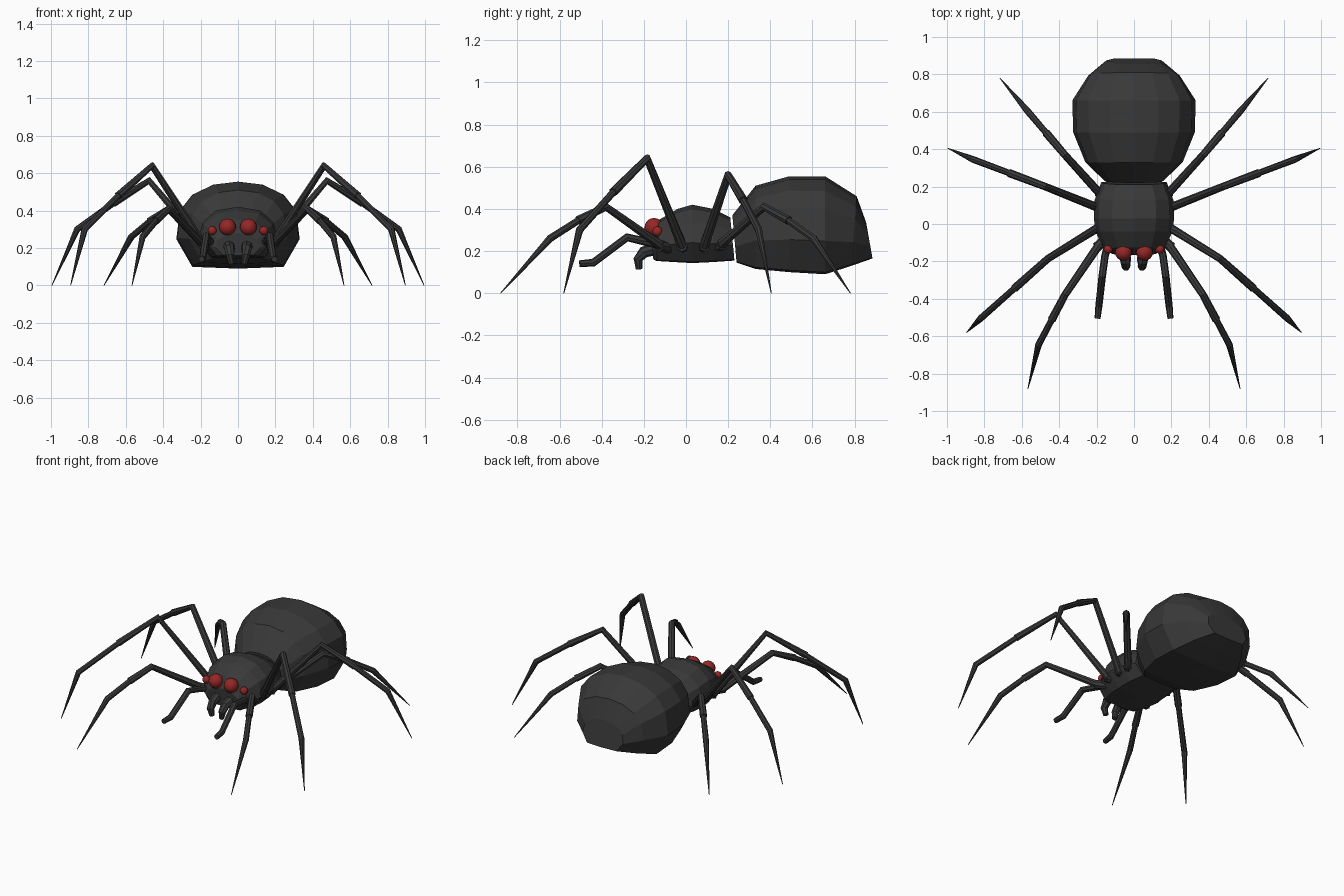
import bpy, bmesh
from mathutils import Vector

if "Cube" in bpy.data.objects:
    bpy.data.objects.remove(bpy.data.objects["Cube"])


def material(name, col):
    m = bpy.data.materials.new(name)
    m.diffuse_color = (*col, 1)
    m.use_nodes = True
    m.node_tree.nodes["Principled BSDF"].inputs["Base Color"].default_value = m.diffuse_color
    return m


BLACK = material("dark_shell", (0.04, 0.04, 0.04))
RED = material("eye_red", (0.3, 0.02, 0.02))


def finish(name, bm, mat, smooth=False):
    bmesh.ops.recalc_face_normals(bm, faces=bm.faces)
    me = bpy.data.meshes.new(name)
    bm.to_mesh(me)
    bm.free()
    me.materials.append(mat)
    for p in me.polygons:
        p.use_smooth = smooth
    ob = bpy.data.objects.new(name, me)
    bpy.context.collection.objects.link(ob)
    return ob


def bridge(bm, rings):
    n = len(rings[0])
    for a, b in zip(rings, rings[1:]):
        for i in range(n):
            j = (i + 1) % n
            bm.faces.new((a[i], a[j], b[j], b[i]))
    bm.faces.new(rings[0])
    bm.faces.new(rings[-1])


def loft(name, half, stations):
    # half: right-hand section as (x, z) fractions
    # station: y bottom, y top, half width, z bottom, z top
    section = half + [(-x, z) for x, z in reversed(half) if x > 0]
    bm = bmesh.new()
    rings = [[bm.verts.new((x * w, yb + (yt - yb) * z, zb + (zt - zb) * z))
              for x, z in section] for yb, yt, w, zb, zt in stations]
    bridge(bm, rings)
    return finish(name, bm, BLACK)


def limb(name, pieces, sides=8):
    # each piece is a tapered tube along (point, radius) nodes
    bm = bmesh.new()
    for nodes in pieces:
        pts = [Vector(p) for p, r in nodes]
        rings = []
        for i, (p, r) in enumerate(nodes):
            d0 = (pts[i] - pts[max(i - 1, 0)]).normalized()
            d1 = (pts[min(i + 1, len(pts) - 1)] - pts[i]).normalized()
            d = (d0 + d1).normalized()
            rot = d.to_track_quat('Z', 'X').to_matrix().to_4x4()
            rot.translation = pts[i]
            ring = bmesh.ops.create_circle(bm, segments=sides, radius=r, matrix=rot)["verts"]
            if rings:
                # align ring start to limit twist
                k = min(range(sides), key=lambda s: sum(
                    (ring[(q + s) % sides].co - rings[-1][q].co).length for q in range(sides)))
                ring = ring[k:] + ring[:k]
            rings.append(ring)
        bridge(bm, rings)
    return finish(name, bm, BLACK)


def ball(name, c, r):
    bm = bmesh.new()
    bmesh.ops.create_uvsphere(bm, u_segments=16, v_segments=10, radius=r)
    bmesh.ops.translate(bm, verts=bm.verts, vec=c)
    return finish(name, bm, RED, True)


# Abdomen
loft("abdomen",
     [(0, 0), (0.74, 0.02), (1, 0.34), (0.94, 0.67), (0.74, 0.85), (0.4, 0.965), (0, 1)],
     [(0.24, 0.22, 0.16, 0.145, 0.37),
      (0.33, 0.33, 0.26, 0.115, 0.51),
      (0.49, 0.49, 0.325, 0.1, 0.555),
      (0.66, 0.66, 0.33, 0.09, 0.555),
      (0.785, 0.81, 0.245, 0.13, 0.46),
      (0.885, 0.855, 0.148, 0.165, 0.335)])

# Head and thorax
loft("thorax",
     [(0, 0), (0.68, 0.02), (1, 0.35), (0.88, 0.7), (0.55, 0.93), (0, 1)],
     [(-0.155, -0.165, 0.12, 0.16, 0.28),
      (-0.14, -0.125, 0.165, 0.153, 0.35),
      (-0.04, -0.04, 0.205, 0.147, 0.4),
      (0.03, 0.03, 0.215, 0.143, 0.42),
      (0.13, 0.13, 0.21, 0.148, 0.4),
      (0.23, 0.21, 0.175, 0.155, 0.36)])

# Legs: coxa, hip, knee, ankle, tip
LEGS = [
    ("front_leg", (0.13, -0.06, 0.21), (0.2, -0.125, 0.225), (0.37, -0.38, 0.41), (0.51, -0.645, 0.26), (0.567, -0.88, 0)),
    ("second_leg", (0.12, 0, 0.21), (0.2, -0.02, 0.225), (0.46, -0.185, 0.64), (0.82, -0.505, 0.3), (0.895, -0.58, 0)),
    ("third_leg", (0.12, 0.06, 0.21), (0.2, 0.09, 0.225), (0.475, 0.2, 0.56), (0.86, 0.345, 0.3), (0.995, 0.405, 0)),
    ("rear_leg", (0.12, 0.1, 0.21), (0.19, 0.17, 0.23), (0.37, 0.37, 0.41), (0.57, 0.605, 0.26), (0.717, 0.78, 0)),
]
for s, side in ((-1, "left"), (1, "right")):
    for name, *pts in LEGS:
        coxa, hip, knee, ankle, tip = [Vector((p[0] * s, p[1], p[2])) for p in pts]
        mid = knee.lerp(ankle, 0.5) + Vector((0, 0, 0.01))
        limb(f"{side}_{name}", [
            [(coxa, 0.026), (hip, 0.027)],
            [(hip.lerp(coxa, 0.15), 0.023), (knee, 0.02), (mid, 0.022)],
            [(mid.lerp(knee, 0.05), 0.017), (ankle, 0.018), (tip, 0.002)]])

    # Feelers
    limb(f"{side}_feeler", [[
        ((0.13 * s, -0.08, 0.22), 0.022), ((0.155 * s, -0.17, 0.24), 0.02),
        ((0.17 * s, -0.28, 0.265), 0.02), ((0.188 * s, -0.44, 0.145), 0.019),
        ((0.195 * s, -0.505, 0.14), 0.016)]])

    # Fangs
    limb(f"{side}_fang", [[
        ((0.05 * s, -0.13, 0.215), 0.032), ((0.045 * s, -0.2, 0.195), 0.028),
        ((0.043 * s, -0.228, 0.16), 0.023), ((0.035 * s, -0.222, 0.115), 0.016)]])

    # Eyes
    ball(f"{side}_large_eye", (0.056 * s, -0.152, 0.312), 0.045)
    ball(f"{side}_small_eye", (0.138 * s, -0.135, 0.293), 0.024)
